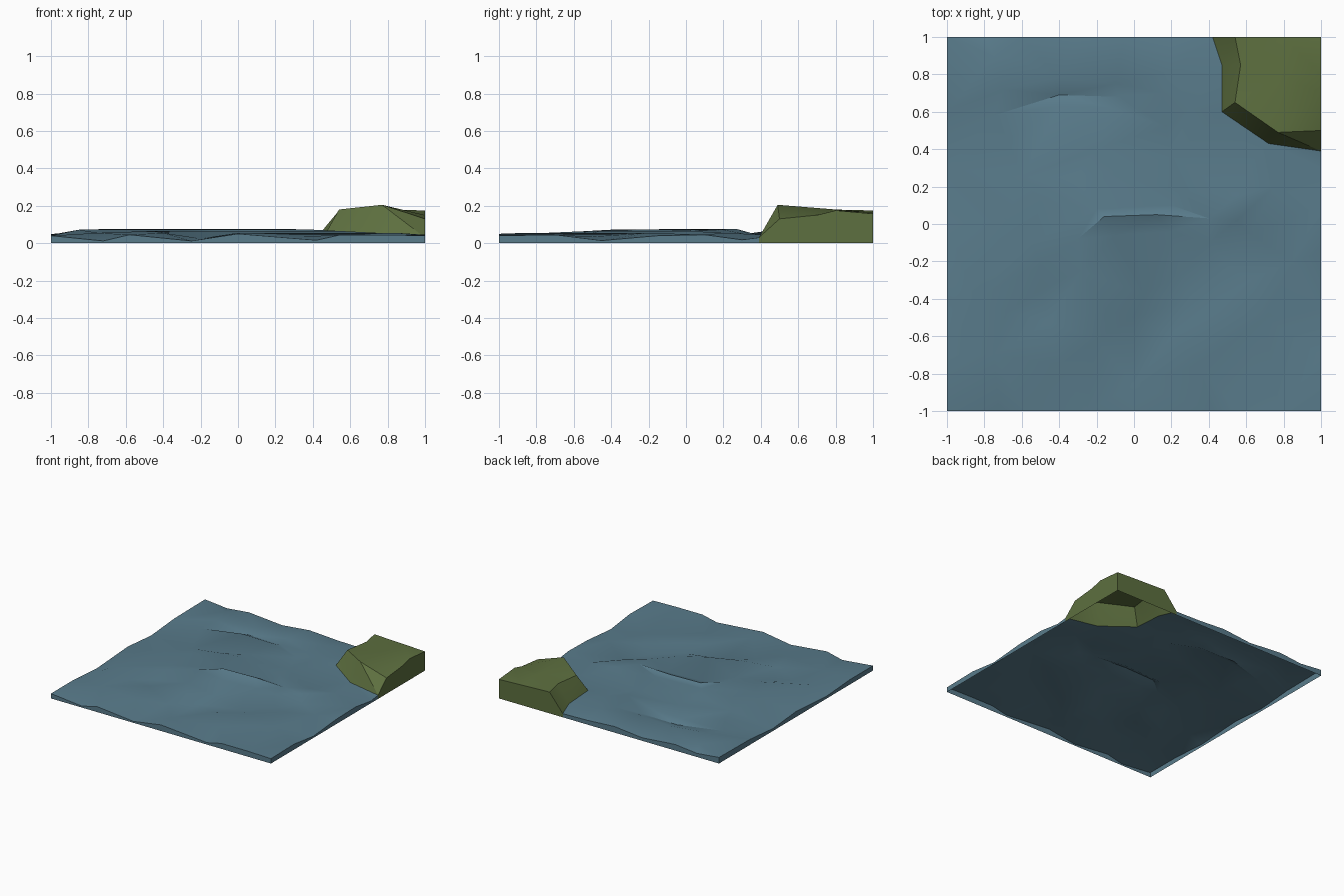
import bpy, bmesh
from mathutils import Vector
from mathutils.geometry import delaunay_2d_cdt

if "Cube" in bpy.data.objects:
    bpy.data.objects.remove(bpy.data.objects["Cube"])


def material(name, rgb):
    m = bpy.data.materials.new(name)
    m.diffuse_color = (*rgb, 1)
    m.use_nodes = True
    m.node_tree.nodes["Principled BSDF"].inputs["Base Color"].default_value = m.diffuse_color
    return m


def terrain(name, outline, lines, mat, angle):
    """Triangulate an outline with ridge lines, then drop a skirt on the tile border."""
    pts, edges = list(outline), []
    for line in lines:
        s = len(pts)
        pts += line
        edges += [(s + i, s + i + 1) for i in range(len(line) - 1)]
    res = delaunay_2d_cdt([Vector(p[:2]) for p in pts], edges,
                          [list(range(len(outline)))], 1, 1e-5)
    verts, faces, orig = res[0], res[2], res[3]
    bm = bmesh.new()
    vs = [bm.verts.new((v.x, v.y, pts[o[0]][2] if o else 0.045))
          for v, o in zip(verts, orig)]
    for f in faces:
        bm.faces.new([vs[i] for i in f])
    bm.normal_update()
    if sum(f.normal.z for f in bm.faces) < 0:
        bmesh.ops.reverse_faces(bm, faces=bm.faces[:])

    def on_border(e):
        a, b = (v.co for v in e.verts)
        return any(abs(a[k]) > 0.999 and abs(a[k] - b[k]) < 1e-3 for k in (0, 1))

    rim = [e for e in bm.edges if e.is_boundary and on_border(e)]
    for g in bmesh.ops.extrude_edge_only(bm, edges=rim)["geom"]:
        if isinstance(g, bmesh.types.BMVert):
            g.co.z = 0
    me = bpy.data.meshes.new(name)
    bm.to_mesh(me)
    bm.free()
    ob = bpy.data.objects.new(name, me)
    bpy.context.collection.objects.link(ob)
    me.materials.append(mat)
    bpy.ops.object.select_all(action='DESELECT')
    ob.select_set(True)
    bpy.context.view_layer.objects.active = ob
    bpy.ops.object.shade_smooth_by_angle(angle=angle)
    return ob


def level(z, *xy):
    return [(x, y, z) for x, y in xy]


# Shoreline shared by water and land
shore = [(1, .39, .03), (.72, .43, .045), (.47, .6, .055), (.47, .85, .04), (.42, 1, .03)]

# Water: height profiles along the four sides
front = [(x, -1, z) for x, z in [(-1, .04), (-.72, .012), (-.58, .045), (-.25, .012),
                                 (0, .05), (.42, .016), (.55, .045), (.78, .045), (1, .04)]]
right = [(1, y, z) for y, z in [(-.7, .045), (-.45, .014), (-.15, .04), (.1, .045), (.3, .018)]]
back = [(x, 1, z) for x, z in [(.2, .035), (-.05, .05), (-.3, .025), (-.6, .05), (-.8, .03), (-1, .05)]]
left = [(-1, y, z) for y, z in [(.6, .045), (.3, .02), (0, .045), (-.4, .02), (-.7, .04)]]

# Water: wave crests and the troughs in front of them
waves = [
    level(.055, (-.75, .9), (-.62, .88)),
    level(.065, (-.7, .72), (-.4, .78), (-.1, .75)),
    level(.04, (-.75, .58), (-.4, .69), (-.08, .68), (.15, .7)),
    level(.068, (-.67, .45), (-.4, .63), (-.12, .62), (.17, .52)),
    level(.04, (-.6, .25), (-.2, .4), (.2, .36), (.65, .36)),
    level(.076, (-.68, .02), (-.5, .12), (-.31, .25), (-.16, .27), (.25, .18)),
    level(.055, (.55, .15), (.75, .2)),
    level(.05, (-.55, -.1), (-.2, .08), (.2, .1)),
    level(.072, (-.85, -.4), (-.5, -.22), (-.3, -.08), (-.16, .04), (.12, .05), (.4, .03)),
    level(.035, (-.68, -.47), (-.5, -.35), (-.28, -.25), (-.1, -.06), (.2, -.04)),
    level(.065, (-.45, -.52), (-.15, -.46), (.05, -.38), (.25, -.26), (.4, -.1), (.55, .02)),
    level(.025, (-.2, -.62), (0, -.5), (.3, -.4), (.5, -.22), (.62, -.05)),
    level(.055, (0, -.86), (.2, -.6), (.4, -.47), (.62, -.3), (.85, -.2)),
    level(.035, (.35, -.75), (.7, -.5)),
    level(.055, (-.75, -.7), (-.4, -.75)),
    level(.065, (.2, .82), (.3, .62)),
]
water = terrain("water", front + right + shore + back + left, waves,
                material("water_blue", (.10, .20, .26)), 0.6)

# Land: sloping bank up to a rim, with a gently uneven top
land_outline = shore + [(.54, 1, .175), (.8, 1, .165), (1, 1, .157), (1, .8, .175),
                        (1, .7, .15), (1, .5, .13)]
rim = [(.54, 1, .175), (.57, .85, .178), (.54, .65, .18), (.77, .49, .205), (1, .5, .13)]
land = terrain("land", land_outline, [rim, [(.78, .8, .18)]],
               material("grass_green", (.11, .16, .05)), 0.5)
